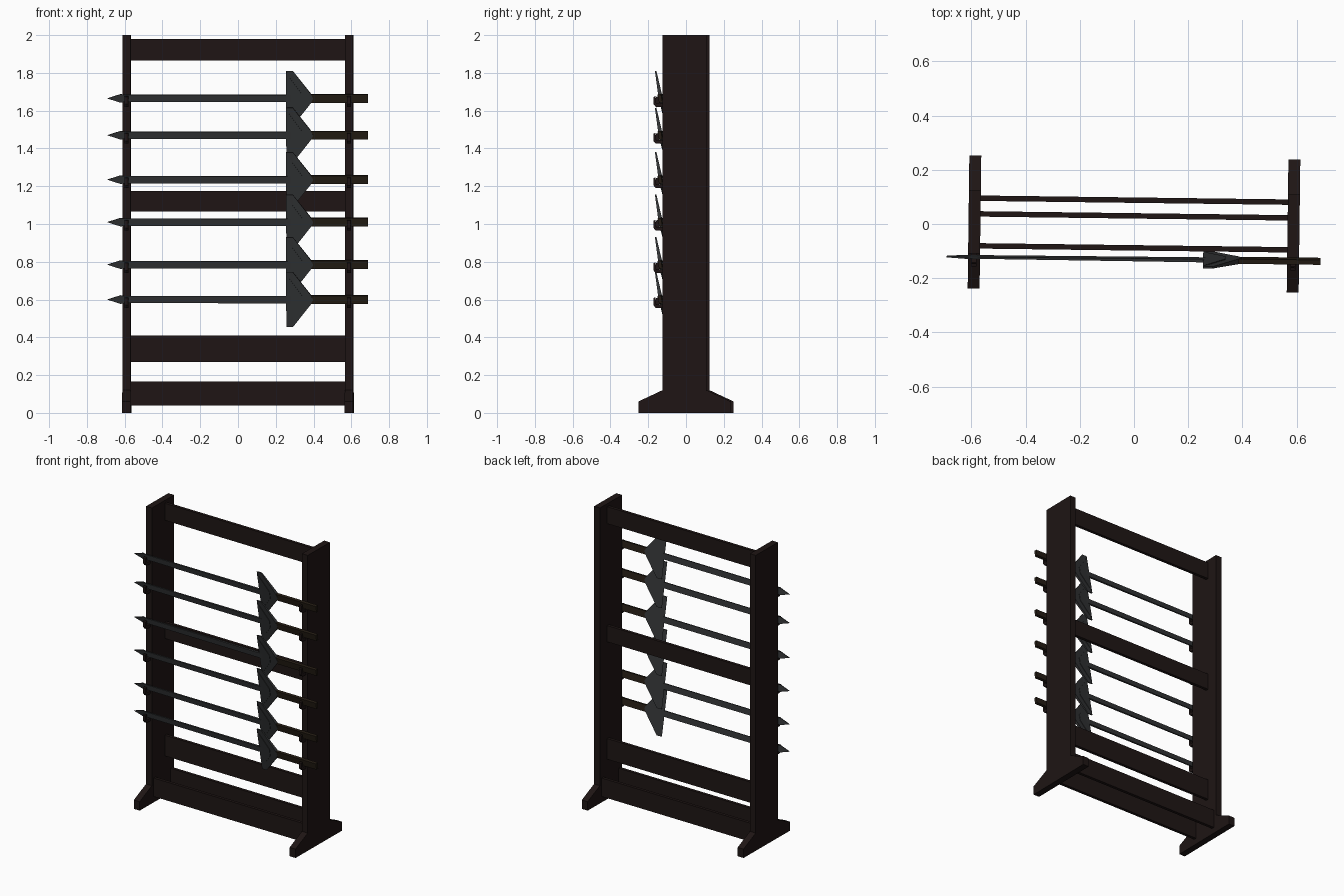
import bpy, bmesh, math
from mathutils import Matrix, Vector

if "Cube" in bpy.data.objects:
    bpy.data.objects.remove(bpy.data.objects["Cube"])

YAW = Matrix.Rotation(-0.0127, 4, 'Z')   # whole rack is turned very slightly


def material(name, rgb):
    m = bpy.data.materials.new(name)
    m.diffuse_color = (*rgb, 1)
    m.use_nodes = True
    m.node_tree.nodes["Principled BSDF"].inputs["Base Color"].default_value = m.diffuse_color
    return m


WOOD = material("dark_wood", (0.013, 0.0075, 0.007))
STEEL = material("dark_steel", (0.031, 0.033, 0.035))
GRIP = material("grip_brown", (0.018, 0.012, 0.007))


def finish(name, bm, mat, matrix):
    bmesh.ops.recalc_face_normals(bm, faces=bm.faces)
    me = bpy.data.meshes.new(name)
    bm.to_mesh(me)
    bm.free()
    me.materials.append(mat)
    ob = bpy.data.objects.new(name, me)
    ob.matrix_world = YAW @ matrix
    bpy.context.collection.objects.link(ob)
    return ob


def box(name, lo, hi, mat, matrix=Matrix()):
    bm = bmesh.new()
    lo, hi = Vector(lo), Vector(hi)
    bmesh.ops.create_cube(bm, size=1)
    bmesh.ops.scale(bm, vec=hi - lo, verts=bm.verts)
    bmesh.ops.translate(bm, vec=(lo + hi) / 2, verts=bm.verts)
    return finish(name, bm, mat, matrix)


def side_prism(name, yz, x0, x1, mat, matrix=Matrix()):
    """Profile in the y-z plane, extruded along x."""
    bm = bmesh.new()
    f = bm.faces.new([bm.verts.new((x0, y, z)) for y, z in yz])
    ext = bmesh.ops.extrude_face_region(bm, geom=[f])
    vs = [v for v in ext["geom"] if isinstance(v, bmesh.types.BMVert)]
    bmesh.ops.translate(bm, vec=(x1 - x0, 0, 0), verts=vs)
    return finish(name, bm, mat, matrix)


def front_plate(name, xz, half, mat, matrix):
    """Profile in the x-z plane; half(x, z) gives the half thickness in y."""
    bm = bmesh.new()
    front = [bm.verts.new((x, -half(x, z), z)) for x, z in xz]
    back = [bm.verts.new((x, half(x, z), z)) for x, z in xz]
    bm.faces.new(front)
    bm.faces.new(back[::-1])
    n = len(xz)
    for i in range(n):
        j = (i + 1) % n
        bm.faces.new((front[i], back[i], back[j], front[j]))
    bmesh.ops.triangulate(bm, faces=[f for f in bm.faces if len(f.verts) > 4])
    return finish(name, bm, mat, matrix)


def mirrored(pts):
    """Closes an upper half outline with its reflection below z = 0."""
    return pts + [(x, -z) for x, z in reversed(pts) if z > 0]


# side posts with splayed feet
half_post = [(0.245, 0), (0.245, 0.06), (0.117, 0.12), (0.117, 2.0)]
post = half_post + [(-y, z) for y, z in reversed(half_post)]
for side, s in (("left", -1), ("right", 1)):
    side_prism(f"{side}_post", post, s * 0.567, s * 0.611, WOOD)

# cross rails: name, centre y, bottom z, top z
for name, y, z0, z1 in (("top_rail", 0.03, 1.865, 1.98),
                        ("middle_rail", 0.03, 1.065, 1.175),
                        ("lower_rail", 0.03, 0.27, 0.41),
                        ("base_rail_front", -0.088, 0.04, 0.165),
                        ("base_rail_back", 0.088, 0.04, 0.165)):
    box(name, (-0.57, y - 0.01, z0), (0.57, y + 0.01, z1), WOOD)

# six swords resting on hooks
blade = mirrored([(0.38, 0.019), (-0.60, 0.019), (-0.62, 0.023), (-0.69, 0)])
guard = mirrored([(0.40, 0), (0.385, 0.028), (0.292, 0.148), (0.257, 0.148),
                  (0.265, 0.125), (0.34, 0.024)])
hook = [(-0.115, -0.045), (-0.152, -0.045), (-0.165, -0.03), (-0.165, 0.008),
        (-0.154, 0.012), (-0.150, -0.025), (-0.115, -0.025)]

for i, z in enumerate((1.665, 1.47, 1.235, 1.01, 0.785, 0.60), 1):
    lean = Matrix.Translation((0, -0.129, z)) @ Matrix.Rotation(math.radians(11), 4, 'X')
    front_plate(f"blade_{i}", blade, lambda x, h: 0.003 + 0.003 * (x + 0.69), STEEL, lean)
    front_plate(f"guard_{i}", guard, lambda x, h: 0.011 - 0.05 * abs(h), STEEL, lean)
    box(f"grip_{i}", (0.38, -0.009, -0.022), (0.69, 0.009, 0.022), GRIP, lean)
    for side, s in (("left", -1), ("right", 1)):
        side_prism(f"{side}_hook_{i}", hook, s * 0.589 - 0.01, s * 0.589 + 0.01,
                   WOOD, Matrix.Translation((0, 0, z)))
